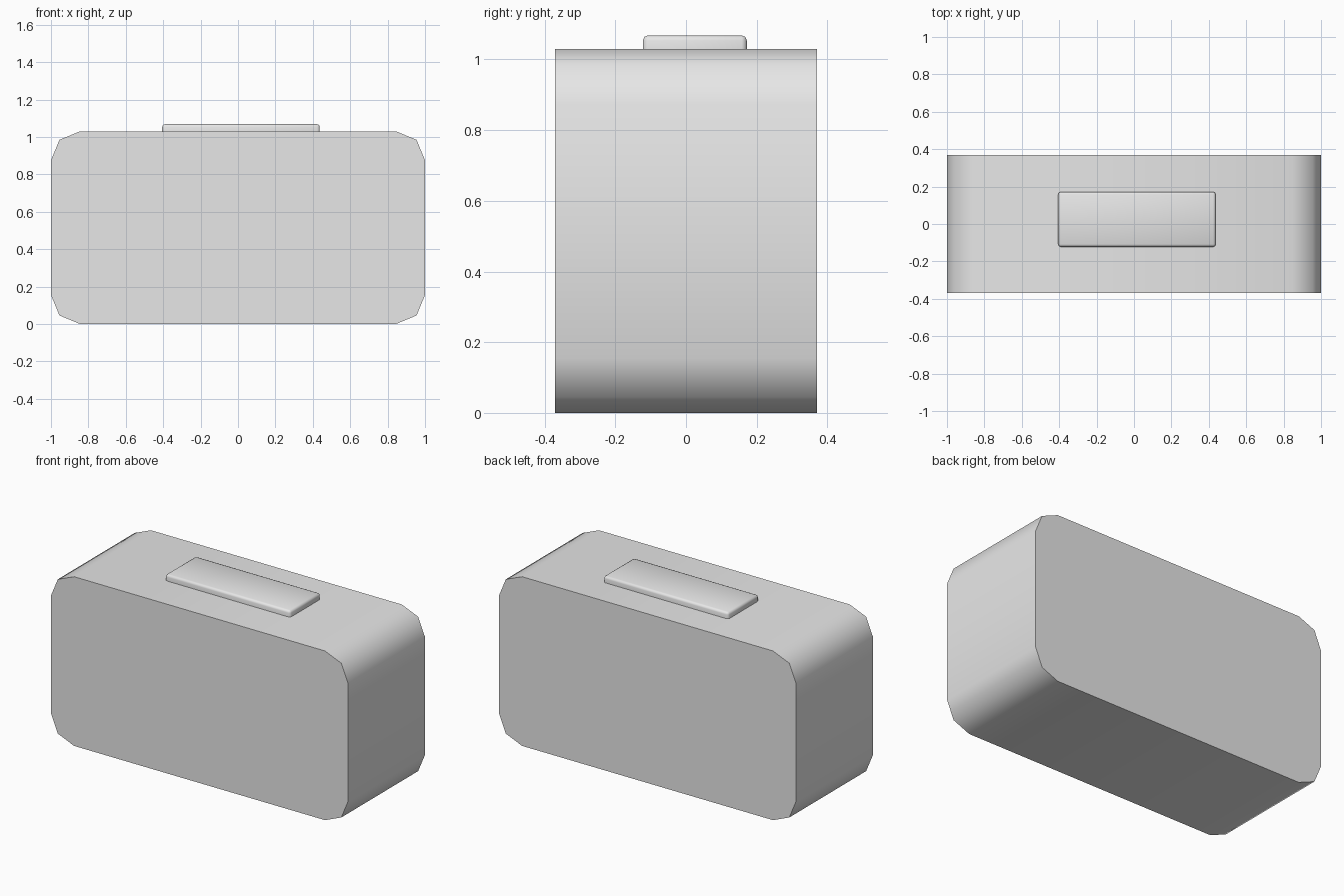
import bpy
import bmesh
import math
from mathutils import Vector

cube = bpy.data.objects.get("Cube")
if cube:
    bpy.data.objects.remove(cube, do_unlink=True)

grey = bpy.data.materials.new("light_grey")
grey.use_nodes = True
colour = (0.8, 0.8, 0.8, 1.0)
grey.diffuse_color = colour
grey.node_tree.nodes["Principled BSDF"].inputs["Base Color"].default_value = colour


def rounded_box(name, low, high, radius, segments, choose_edge):
    """Box between two corners, with the chosen edges rounded."""
    low, high = Vector(low), Vector(high)
    bm = bmesh.new()
    bmesh.ops.create_cube(bm, size=1)
    bmesh.ops.scale(bm, vec=high - low, verts=bm.verts)
    bmesh.ops.translate(bm, vec=(low + high) / 2, verts=bm.verts)
    edges = [e for e in bm.edges if choose_edge(e)]
    bmesh.ops.bevel(bm, geom=edges, offset=radius, segments=segments,
                    profile=0.5, affect='EDGES')
    mesh = bpy.data.meshes.new(name)
    bm.to_mesh(mesh)
    bm.free()
    mesh.materials.append(grey)
    obj = bpy.data.objects.new(name, mesh)
    bpy.context.collection.objects.link(obj)
    bpy.ops.object.select_all(action='DESELECT')
    obj.select_set(True)
    bpy.context.view_layer.objects.active = obj
    bpy.ops.object.shade_smooth_by_angle(angle=math.radians(60))
    return obj


def runs_front_to_back(edge):
    a, b = edge.verts
    return abs(a.co.y - b.co.y) > 0.01


def not_on_underside(edge):
    return max(v.co.z for v in edge.verts) > 1.05


# Main body, rounded where its sides meet the top and bottom
rounded_box("body", (-1, -0.37, 0), (1, 0.37, 1.03), 0.155, 2, runs_front_to_back)

# Slightly off-centre raised button on top
rounded_box("top_button", (-0.405, -0.122, 1.02), (0.437, 0.172, 1.068),
            0.014, 2, not_on_underside)
